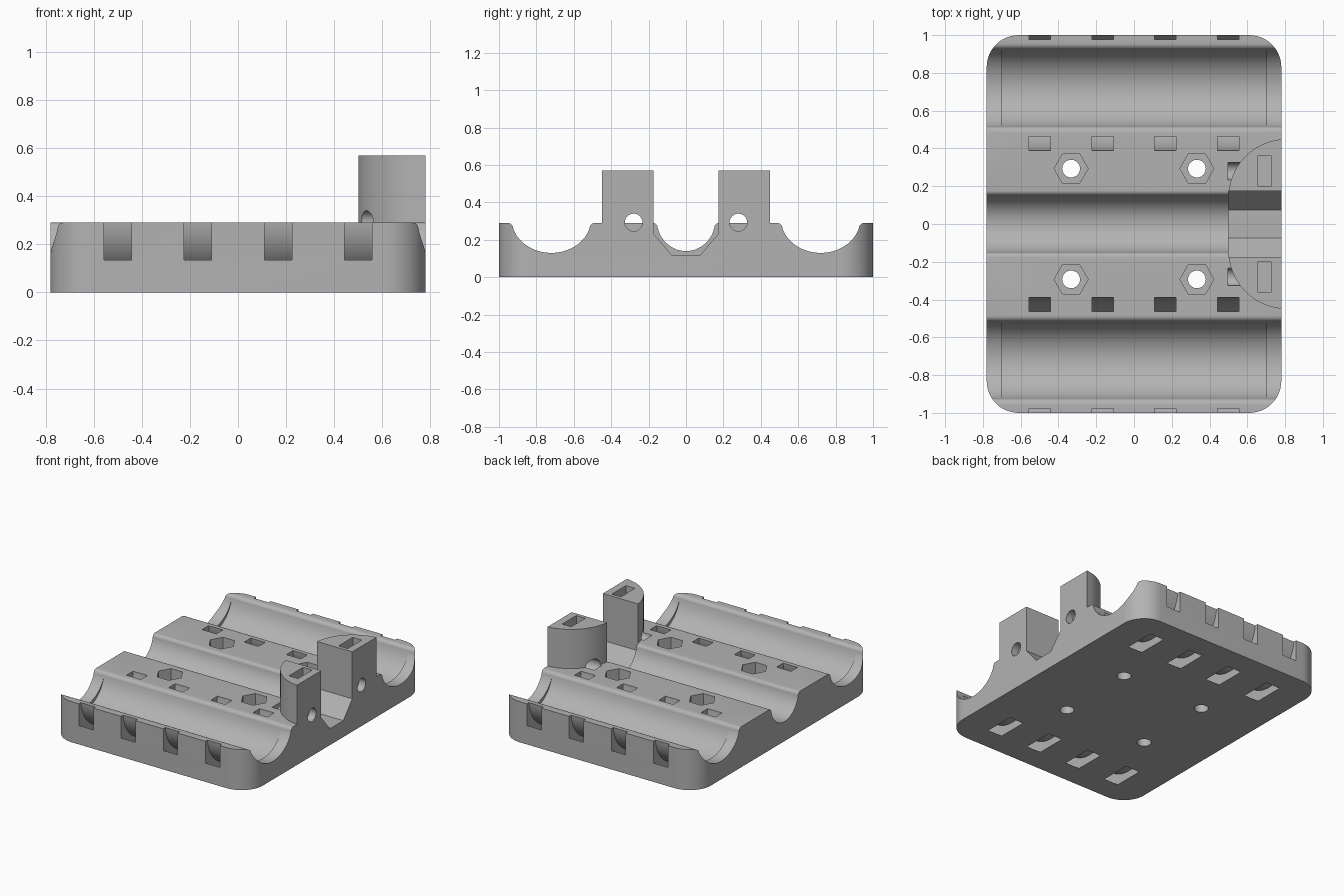
import bpy, bmesh
from math import sin, cos, pi, radians
from mathutils import Vector

cube = bpy.data.objects.get("Cube")
if cube:
    bpy.data.objects.remove(cube)

HX, HY, TOP = 0.78, 1.0, 0.29
TOWER_TOP, TOWER_X = 0.57, 0.5
TROUGH_Y, AXIS_Z = 0.72, 0.313

grey = bpy.data.materials.new("plain grey")
grey.use_nodes = True
COLOR = (0.45, 0.45, 0.45, 1)
grey.diffuse_color = COLOR
grey.node_tree.nodes["Principled BSDF"].inputs["Base Color"].default_value = COLOR


def arc(cu, cv, ru, rv, start, end, n):
    """Points of an elliptical arc, angles in degrees."""
    angles = [radians(start + (end - start) * i / n) for i in range(n + 1)]
    return [(cu + ru * cos(a), cv + rv * sin(a)) for a in angles]


def prism(name, points, axis, low, high):
    """Extrude a flat outline: plan (x, y) along z, or section (y, z) along x."""
    bm = bmesh.new()
    place = (lambda u, v: (u, v, low)) if axis == "z" else (lambda u, v: (low, u, v))
    face = bm.faces.new([bm.verts.new(place(u, v)) for u, v in points])
    step = Vector((0, 0, high - low)) if axis == "z" else Vector((high - low, 0, 0))
    new = bmesh.ops.extrude_face_region(bm, geom=[face])["geom"]
    bmesh.ops.translate(bm, vec=step, verts=[g for g in new if isinstance(g, bmesh.types.BMVert)])
    bmesh.ops.recalc_face_normals(bm, faces=bm.faces)
    mesh = bpy.data.meshes.new(name)
    bm.to_mesh(mesh)
    bm.free()
    mesh.materials.append(grey)
    ob = bpy.data.objects.new(name, mesh)
    bpy.context.collection.objects.link(ob)
    return ob


def combine(target, tool, operation="DIFFERENCE"):
    """Apply a boolean and discard the tool."""
    tool.hide_render = True
    mod = target.modifiers.new("cut", "BOOLEAN")
    mod.operation, mod.solver, mod.object = operation, "EXACT", tool
    bpy.context.view_layer.objects.active = target
    bpy.ops.object.modifier_apply(modifier=mod.name)
    bpy.data.objects.remove(tool)


def trough(yc, zc, half_width, depth, lip):
    """Section of a round trough with rolled-over upper lips."""
    z_lip = TOP - lip
    a = math_asin((zc - z_lip) / depth)
    w = half_width * cos(radians(a))
    pts = [(yc - w - lip, TOP + 0.1)]
    pts += arc(yc - w - lip, z_lip, lip, lip, 90, 0, 6)[:-1]
    pts += arc(yc, zc, half_width, depth, 180 + a, 360 - a, 40)
    pts += arc(yc + w + lip, z_lip, lip, lip, 180, 90, 6)[1:]
    return pts + [(yc + w + lip, TOP + 0.1)]


def math_asin(s):
    from math import asin, degrees
    return degrees(asin(s))


# Base plate with rounded corners
R = 0.17
outline = []
for i, (sx, sy) in enumerate([(1, 1), (-1, 1), (-1, -1), (1, -1)]):
    outline += arc(sx * (HX - R), sy * (HY - R), R, R, 90 * i, 90 * i + 90, 12)
tray = prism("battery_tray", outline, "z", 0, TOP)

# Long troughs with a deeper pocket between the end lips, and the middle groove
for s in (-1, 1):
    yc = s * TROUGH_Y
    combine(tray, prism("trough", trough(yc, AXIS_Z, 0.213, 0.183, 0.03), "x", -1, 1))
    combine(tray, prism("pocket", arc(yc, AXIS_Z, 0.212, 0.212, 197, 343, 40), "x", -0.7, 0.7))
combine(tray, prism("groove", trough(0, 0.3, 0.155, 0.16, 0.025), "x", -1, 1))

# Curved strap tunnels around the troughs
for s in (-1, 1):
    ring = arc(s * TROUGH_Y, AXIS_Z, 0.332, 0.332, 180, 360, 40)
    ring += arc(s * TROUGH_Y, AXIS_Z, 0.258, 0.258, 360, 180, 40)
    for i in range(4):
        x = -0.5 + i / 3
        combine(tray, prism("strap_tunnel", ring, "x", x - 0.057, x + 0.057))

# Screw holes with hexagonal nut pockets
for sx in (-1, 1):
    for sy in (-1, 1):
        x, y = sx * 0.333, sy * 0.293
        combine(tray, prism("nut_pocket", arc(x, y, 0.09, 0.09, 0, 300, 5), "z", 0.18, 0.4))
        combine(tray, prism("screw_hole", arc(x, y, 0.047, 0.047, 0, 348.75, 31), "z", -0.1, 0.4))

# Twin towers with a round outer face, split by an angled channel
plan = [(HX, -0.449)] + arc(0.81, -0.14, 0.31, 0.31, 264, 180, 20)
plan += [(x, -y) for x, y in reversed(plan)]
combine(tray, prism("towers", plan, "z", 0.1, TOWER_TOP), "UNION")
half = [(0.175, 0.7), (0.175, 0.235), (0.075, 0.117)]
channel = half + [(-y, z) for y, z in reversed(half)]
combine(tray, prism("channel", channel, "x", TOWER_X - 0.001, 1))

# Bolt holes and nut slots in the towers
for s in (-1, 1):
    combine(tray, prism("bolt_hole", arc(s * 0.28, 0.293, 0.047, 0.047, 0, 348.75, 31), "x", TOWER_X - 0.003, 1))
    slot = [(x, s * y) for x, y in ((0.655, 0.2), (0.727, 0.2), (0.727, 0.36), (0.655, 0.36))]
    combine(tray, prism("nut_slot", slot, "z", 0.22, 0.7))

# Smooth the curved walls, keep the edges sharp
bpy.ops.object.select_all(action="DESELECT")
tray.select_set(True)
bpy.context.view_layer.objects.active = tray
bpy.ops.object.shade_smooth_by_angle(angle=radians(25))
